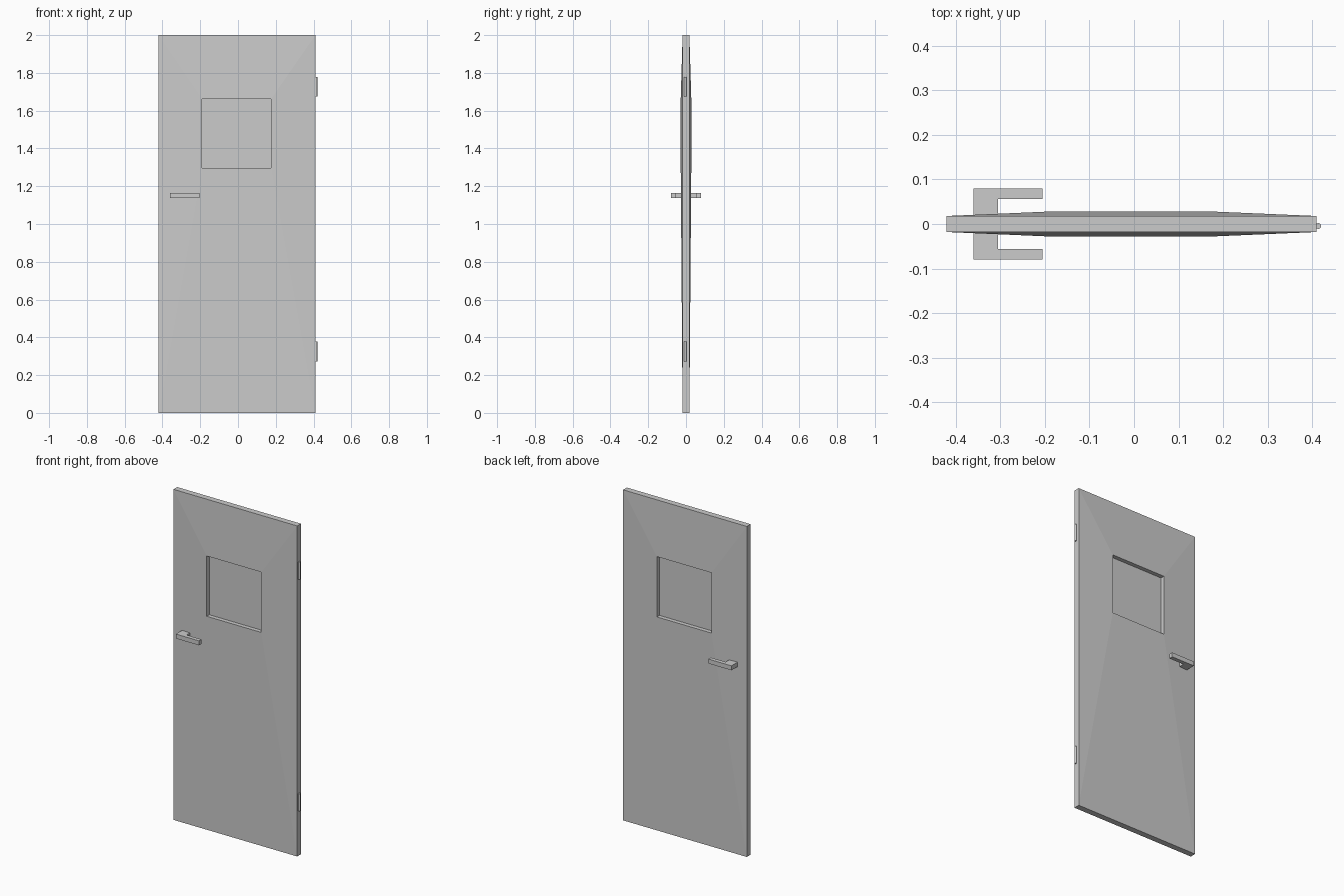
import bpy, bmesh

if "Cube" in bpy.data.objects:
    bpy.data.objects.remove(bpy.data.objects["Cube"])

X0, X1, H = -0.42, 0.409, 2.0           # door outline
WX0, WX1, WZ0, WZ1 = -0.19, 0.175, 1.297, 1.662  # window opening
EDGE, RIM, PANE = 0.018, 0.028, 0.003   # half thicknesses


def finish(name, bm):
    bmesh.ops.recalc_face_normals(bm, faces=bm.faces)
    me = bpy.data.meshes.new(name)
    bm.to_mesh(me)
    bm.free()
    ob = bpy.data.objects.new(name, me)
    bpy.context.collection.objects.link(ob)
    return ob


def rect(bm, x0, x1, z0, z1, y):
    return [bm.verts.new((x, y, z)) for x, z in ((x0, z0), (x1, z0), (x1, z1), (x0, z1))]


# Door leaf: rings from back window reveal, around the outer edge, to front reveal
bm = bmesh.new()
win, outer = (WX0, WX1, WZ0, WZ1), (X0, X1, 0, H)
rings = [rect(bm, *r, y) for r, y in ((win, PANE), (win, RIM), (outer, EDGE),
                                      (outer, -EDGE), (win, -RIM), (win, -PANE))]
for a, b in zip(rings, rings[1:]):
    for i in range(4):
        j = (i + 1) % 4
        bm.faces.new((a[i], a[j], b[j], b[i]))
# Recessed window panes close the leaf
bm.faces.new(rings[0])
bm.faces.new(rings[-1])
finish("door_leaf", bm)

# Lever handle: U-shaped profile extruded upwards, passing through the door
bm = bmesh.new()
half = [(-0.205, 0.08), (-0.205, 0.056), (-0.305, 0.056)]
profile = [(-0.36, 0.08)] + half + [(x, -y) for x, y in reversed(half)] + [(-0.36, -0.08)]
face = bm.faces.new([bm.verts.new((x, y, 1.137)) for x, y in profile])
ext = bmesh.ops.extrude_face_region(bm, geom=[face])
bmesh.ops.translate(bm, vec=(0, 0, 0.027),
                    verts=[v for v in ext["geom"] if isinstance(v, bmesh.types.BMVert)])
finish("lever_handle", bm)

# Hinge knuckles
for name, z in (("lower_hinge", 0.325), ("upper_hinge", 1.727)):
    bpy.ops.mesh.primitive_cylinder_add(vertices=16, radius=0.0065, depth=0.105,
                                        location=(0.4135, -0.0045, z))
    ob = bpy.context.object
    ob.name = name
    bpy.ops.object.shade_smooth_by_angle()
